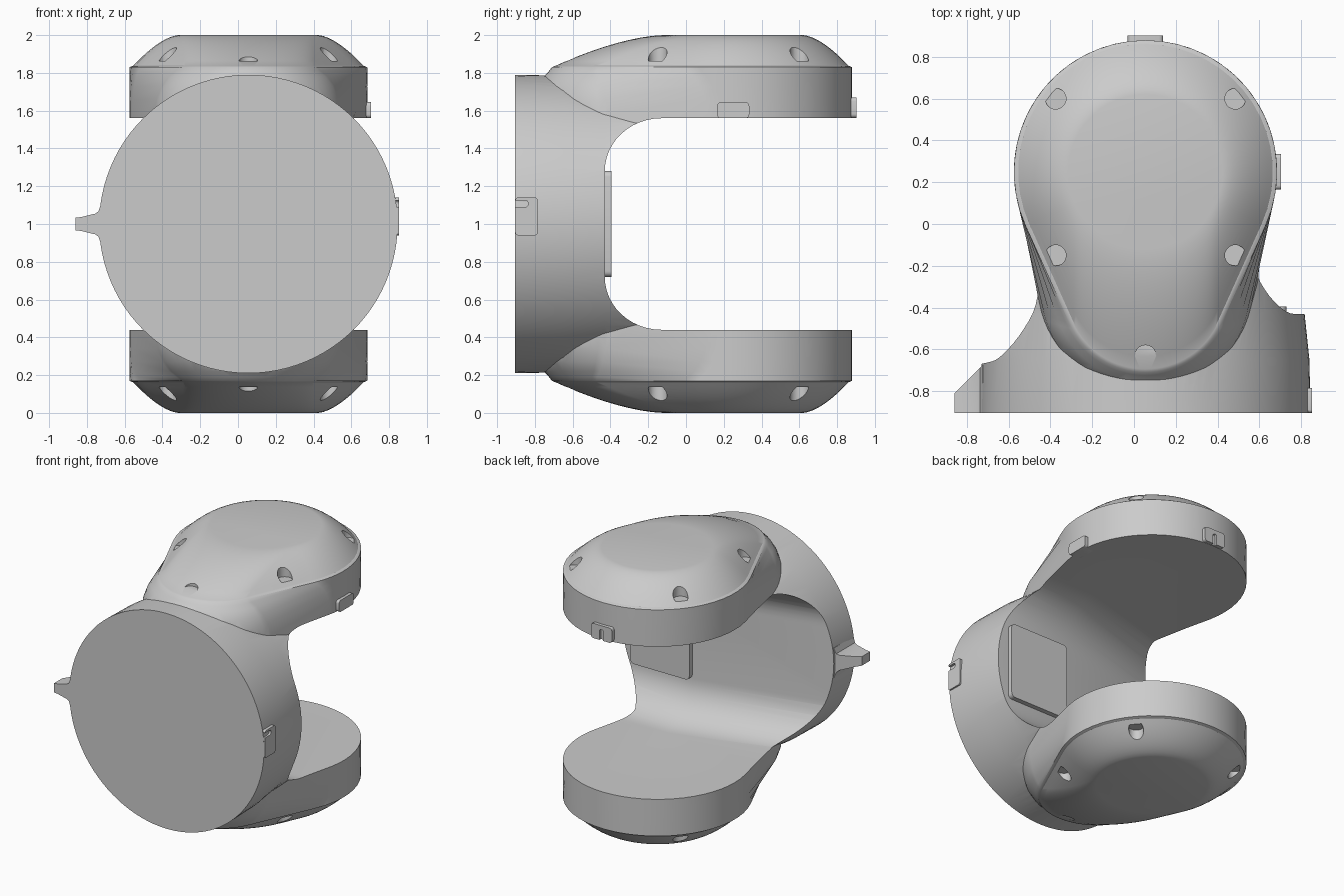
import bpy, bmesh, math
from mathutils import Vector

if "Cube" in bpy.data.objects:
    bpy.data.objects.remove(bpy.data.objects["Cube"])

CX, MID = 0.055, 1.0          # axis of the drum
BIG_Y, SMALL_Y = 0.25, -0.31  # centres of the pear outline

grey = bpy.data.materials.new("light_grey")
grey.use_nodes = True
grey.diffuse_color = (0.6, 0.6, 0.6, 1)
grey.node_tree.nodes["Principled BSDF"].inputs["Base Color"].default_value = (0.6, 0.6, 0.6, 1)


def loft(name, rings):
    """Closed solid skinned through equal-length rings."""
    bm = bmesh.new()
    loops = [[bm.verts.new(p) for p in ring] for ring in rings]
    n = len(loops[0])
    for a, b in zip(loops, loops[1:]):
        for i in range(n):
            j = (i + 1) % n
            bm.faces.new((a[i], a[j], b[j], b[i]))
    bm.faces.new(loops[0])
    bm.faces.new(loops[-1])
    bmesh.ops.recalc_face_normals(bm, faces=bm.faces)
    mesh = bpy.data.meshes.new(name)
    bm.to_mesh(mesh)
    bm.free()
    mesh.materials.append(grey)
    obj = bpy.data.objects.new(name, mesh)
    bpy.context.collection.objects.link(obj)
    return obj


def boolean(target, tool, operation):
    mod = target.modifiers.new("cut", 'BOOLEAN')
    mod.operation, mod.solver, mod.object = operation, 'EXACT', tool
    bpy.context.view_layer.objects.active = target
    bpy.ops.object.modifier_apply(modifier=mod.name)
    bpy.data.objects.remove(tool)


def smooth(obj, angle=32):
    bpy.ops.object.select_all(action='DESELECT')
    obj.select_set(True)
    bpy.context.view_layer.objects.active = obj
    bpy.ops.object.shade_smooth_by_angle(angle=math.radians(angle))


def circle(r, n):
    return [(r * math.cos(math.tau * i / n), r * math.sin(math.tau * i / n)) for i in range(n)]


def pear(r1, r2, z, small_y=SMALL_Y, n=32):
    """Two arcs joined by tangents: large at the back, small at the front."""
    a = math.asin((r1 - r2) / (BIG_Y - small_y))
    points = []
    for y, r, start, sweep in ((BIG_Y, r1, -a, math.pi + 2 * a),
                               (small_y, r2, math.pi + a, math.pi - 2 * a)):
        for i in range(n + 1):
            t = start + sweep * i / n
            points.append((CX + r * math.cos(t), y + r * math.sin(t), z))
    return points


def plate(name, axis, low, high, bevel):
    """Box with its four edges along one axis rounded."""
    bm = bmesh.new()
    bmesh.ops.create_cube(bm, size=1)
    low, high = Vector(low), Vector(high)
    for v in bm.verts:
        v.co = Vector([l + (c + 0.5) * (h - l) for l, c, h in zip(low, v.co, high)])
    edges = [e for e in bm.edges
             if abs((e.verts[0].co - e.verts[1].co).normalized()[axis]) > 0.9]
    bmesh.ops.bevel(bm, geom=edges, offset=bevel, segments=4, profile=0.5, affect='EDGES')
    mesh = bpy.data.meshes.new(name)
    bm.to_mesh(mesh)
    bm.free()
    mesh.materials.append(grey)
    obj = bpy.data.objects.new(name, mesh)
    bpy.context.collection.objects.link(obj)
    return obj


def arm(name, flip):
    """Flared pear wall with a domed cap; flip mirrors it to the bottom."""
    rings = [pear(0.63, r2, z) for z, r2 in
             ((1.5, 0.52), (1.66, 0.5), (1.73, 0.475), (1.78, 0.445),
              (1.81, 0.415), (1.83, 0.4))]
    rings.append(pear(0.615, 0.385, 1.837))
    steps = 10
    for i in range(steps + 1):
        t = min(i / steps, 0.999)
        z = 1.838 + 0.162 * (1 - (1 - t) ** 1.6)
        rings.append(pear(0.61 + (0.37 - 0.61) * t, 0.38 + (0.37 - 0.38) * t, z,
                          SMALL_Y + (BIG_Y - SMALL_Y) * t))
    if flip:
        rings = [[(x, y, 2 - z) for x, y, z in ring] for ring in rings]
    obj = loft(name, rings)
    # screw pockets
    for px, py in ((-0.43, 0.35), (0.43, 0.35), (-0.43, -0.4), (0.43, -0.4), (0, -0.88)):
        zs = (-0.1, 0.137) if flip else (1.863, 2.1)
        tool = loft("pocket_cutter", [[(CX + px + x, BIG_Y + py + y, z)
                                       for x, y in circle(0.05, 20)] for z in zs])
        boolean(obj, tool, 'DIFFERENCE')
    return obj


# drum running front to back
housing = loft("housing", [[(CX + x, y, MID + z) for x, z in circle(r, 96)]
                           for y, r in ((-0.905, 0.79), (-0.65, 0.785), (-0.43, 0.762), (0, 0.755))])
for label, flip in (("upper_arm", False), ("lower_arm", True)):
    boolean(housing, arm(label, flip), 'UNION')

# rounded opening between the arms, its back wall slanting on one side
half = [(0.3 * (1 - math.sin(t)), 0.28 + 0.28 * (1 - math.cos(t)))
        for t in (math.pi / 2 * i / 12 for i in range(12, -1, -1))]
half = [(0.3 - 0.3 * math.cos(t), 0.28 + 0.28 * math.sin(t))
        for t in (math.pi / 2 * i / 12 for i in range(13))]
profile = half + [(1.8, 0.56), (1.8, -0.56)] + [(y, -z) for y, z in reversed(half)]
opening = loft("opening_cutter", [[(x, wall + y, MID + z) for y, z in profile]
                                  for x, wall in ((1.2, -0.43), (0.25, -0.43), (-1.2, -0.785))])
boolean(housing, opening, 'DIFFERENCE')
smooth(housing)

# side pointer fin
outline = [(-0.86, 0.033), (-0.83, 0.037), (-0.755, 0.055), (-0.738, 0.068), (-0.725, 0.11), (-0.68, 0.11)]
section = outline + [(x, -z) for x, z in reversed(outline)]
fin = loft("side_fin", [[(x, -0.905, MID + z) for x, z in section],
                        [(x, min(-0.67, x + 0.05), MID + z) for x, z in section]])
smooth(fin)

# inner cover plate
smooth(plate("inner_cover", 1, (0.25, -0.45, 0.72), (0.73, -0.395, 1.28), 0.03))

# side latch with a slot
latch = plate("side_latch", 0, (0.79, -0.904, 0.94), (0.853, -0.785, 1.14), 0.015)
boolean(latch, plate("slot_cutter", 0, (0.835, -0.95, 1.09), (0.9, -0.835, 1.125), 0.016), 'DIFFERENCE')
smooth(latch)

# tabs on the upper arm
smooth(plate("side_tab", 0, (0.62, 0.165, 1.56), (0.705, 0.335, 1.645), 0.02))
tab = plate("back_tab", 1, (CX - 0.085, 0.82, 1.562), (CX + 0.085, 0.903, 1.67), 0.02)
boolean(tab, plate("slot_cutter", 1, (CX - 0.015, 0.885, 1.5), (CX + 0.015, 1, 1.64), 0.012), 'DIFFERENCE')
smooth(tab)
